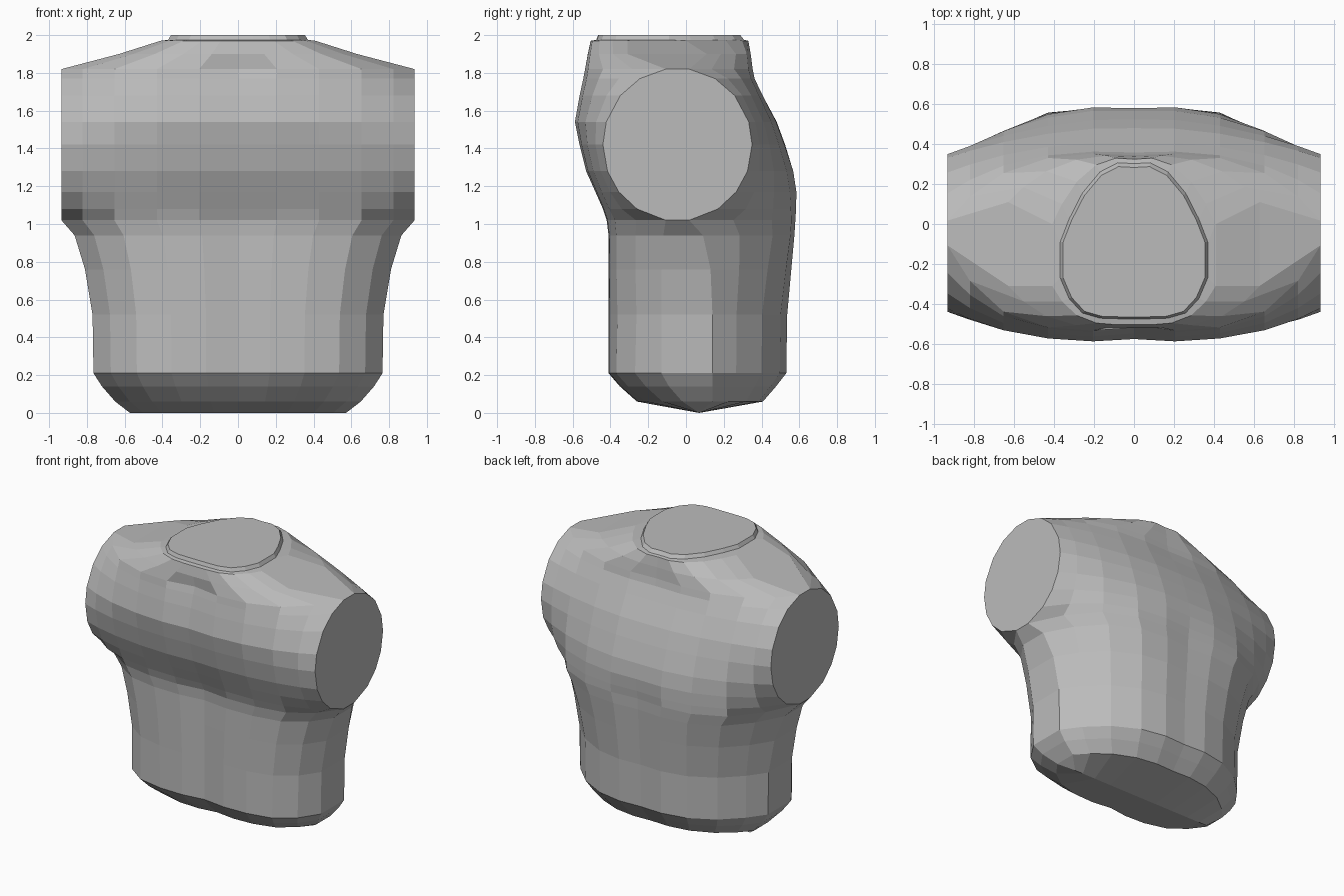
import bpy
import bmesh

cube = bpy.data.objects.get("Cube")
if cube:
    bpy.data.objects.remove(cube, do_unlink=True)

# One matte clay colour
clay = bpy.data.materials.new("clay_grey")
clay.use_nodes = True
colour = (0.5, 0.5, 0.5, 1)
clay.diffuse_color = colour
clay.node_tree.nodes["Principled BSDF"].inputs["Base Color"].default_value = colour

COLUMNS = (0, 0.22, 0.46, 0.7, 0.88, 1)
SHOULDER = 0.935


def half_ring(width, centre, end, power, dip):
    """Symmetric curve from the right end to the left end, dipping at the middle."""
    half = []
    for u in COLUMNS:
        s = (1 - u ** power) * (dip if u == 0 else 1)
        half.append((u * width, end + (centre - end) * s))
    return [(-x, y) for x, y in reversed(half[1:])] + half


def ring(z, width, front, back, end_front, end_back, p_front, p_back, dip=0.92):
    pts = half_ring(width, front, end_front, p_front, dip)
    pts += reversed(half_ring(width, back, end_back, p_back, 0.97))
    return [(x, y, z) for x, y in pts]


def arm_ring(z, front, back, p_front, p_back):
    """Ring whose ends lie on the round, flat arm socket."""
    h = 0.395 * max(0, 1 - ((z - 1.42) / 0.405) ** 2) ** 0.5
    return ring(z, SHOULDER, front, back, -0.045 - h, -0.045 + h, p_front, p_back)


rings = [
    # Rounded underside and waist
    ring(0.06, 0.65, -0.26, 0.41, -0.02, 0.14, 4.5, 3),
    ring(0.14, 0.72, -0.35, 0.48, -0.09, 0.14, 5, 3),
    ring(0.21, 0.765, -0.41, 0.535, -0.13, 0.14, 5.4, 3),
    ring(0.52, 0.77, -0.41, 0.54, -0.13, 0.14, 5, 3),
    ring(0.76, 0.81, -0.41, 0.56, -0.13, 0.13, 5.3, 3.4),
    ring(0.94, 0.865, -0.41, 0.575, -0.12, 0.09, 5.5, 4),
    # Chest, between the arm sockets
    arm_ring(1.02, -0.42, 0.58, 5.5, 4.2),
    arm_ring(1.08, -0.44, 0.585, 4.7, 3.4),
    arm_ring(1.17, -0.48, 0.59, 3.7, 2.7),
    arm_ring(1.28, -0.53, 0.575, 3, 2.3),
    arm_ring(1.42, -0.565, 0.53, 3, 2),
    arm_ring(1.54, -0.59, 0.485, 3, 2),
    arm_ring(1.68, -0.565, 0.41, 3.2, 2.4),
    arm_ring(1.77, -0.545, 0.365, 3.6, 3),
    arm_ring(1.82, -0.535, 0.355, 4.2, 3.4),
    # Sloping shoulders
    ring(1.90, 0.63, -0.52, 0.345, -0.31, 0.11, 3.6, 3, 1),
    ring(1.97, 0.41, -0.505, 0.335, -0.31, 0, 4, 2.8, 1),
    # Neck rim
    ring(1.975, 0.37, -0.475, 0.315, -0.27, -0.09, 5.5, 2.6, 1),
    ring(2.0, 0.355, -0.465, 0.295, -0.27, -0.09, 5.5, 2.6, 1),
]

bm = bmesh.new()
loops = [[bm.verts.new(p) for p in r] for r in rings]
count = len(loops[0])
for low, high in zip(loops, loops[1:]):
    for i in range(count):
        j = (i + 1) % count
        bm.faces.new((low[i], low[j], high[j], high[i]))
bm.faces.new(loops[-1])

# Shallow keel below, running from side to side
n = count // 2
keel = [bm.verts.new((x * 0.88, 0.07, 0)) for x, y, z in rings[0][:n]]
front, back = loops[0][:n], loops[0][n:][::-1]
for i in range(n - 1):
    bm.faces.new((front[i], keel[i], keel[i + 1], front[i + 1]))
    bm.faces.new((back[i], back[i + 1], keel[i + 1], keel[i]))
for i in (0, n - 1):
    bm.faces.new((front[i], back[i], keel[i]))

bmesh.ops.recalc_face_normals(bm, faces=bm.faces)
mesh = bpy.data.meshes.new("torso")
bm.to_mesh(mesh)
bm.free()
mesh.materials.append(clay)
torso = bpy.data.objects.new("torso", mesh)
bpy.context.collection.objects.link(torso)
